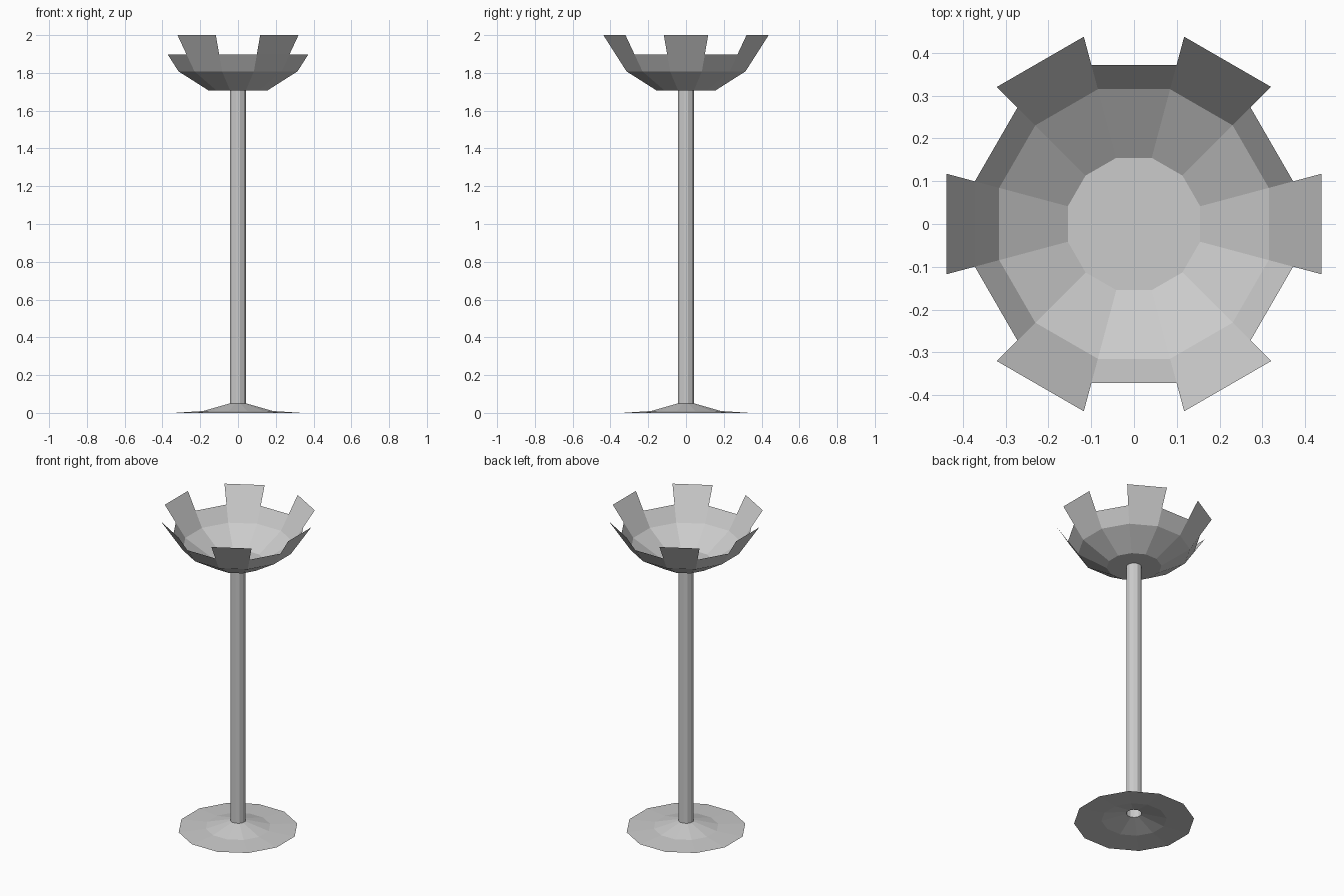
import bpy, bmesh
from math import cos, sin, radians

if "Cube" in bpy.data.objects:
    bpy.data.objects.remove(bpy.data.objects["Cube"])

SIDES = 12


def lathe(name, profile, cap_first=False, keep=lambda band, side: True):
    """Spin a (radius, z) profile into a flat-shaded 12-sided sheet."""
    bm = bmesh.new()
    rings = []
    for r, z in profile:
        angles = [radians(15 + 360 / SIDES * i) for i in range(SIDES)]
        rings.append([bm.verts.new((r * cos(a), r * sin(a), z)) for a in angles])
    if cap_first:
        bm.faces.new(rings[0][::-1])
    for band, (low, high) in enumerate(zip(rings, rings[1:])):
        for i in range(SIDES):
            if keep(band, i):
                j = (i + 1) % SIDES
                bm.faces.new((low[i], low[j], high[j], high[i]))
    # Drop rim points left unused by skipped panels
    loose = [v for v in bm.verts if not v.link_faces]
    bmesh.ops.delete(bm, geom=loose, context='VERTS')
    mesh = bpy.data.meshes.new(name)
    bm.to_mesh(mesh)
    bm.free()
    obj = bpy.data.objects.new(name, mesh)
    bpy.context.collection.objects.link(obj)
    return obj


# Thin flared foot, open underneath
lathe("base", [(0.35, 0.0), (0.19, 0.01), (0.045, 0.05)])

# Hollow post
lathe("pole", [(0.045, 0.05), (0.045, 1.706)])

# Faceted bowl with a flat bottom; the top band keeps every other panel as a flap
lathe("bowl", [(0.16, 1.706), (0.326, 1.808), (0.385, 1.897), (0.453, 2.0)],
      cap_first=True, keep=lambda band, side: band < 2 or side % 2 == 1)
